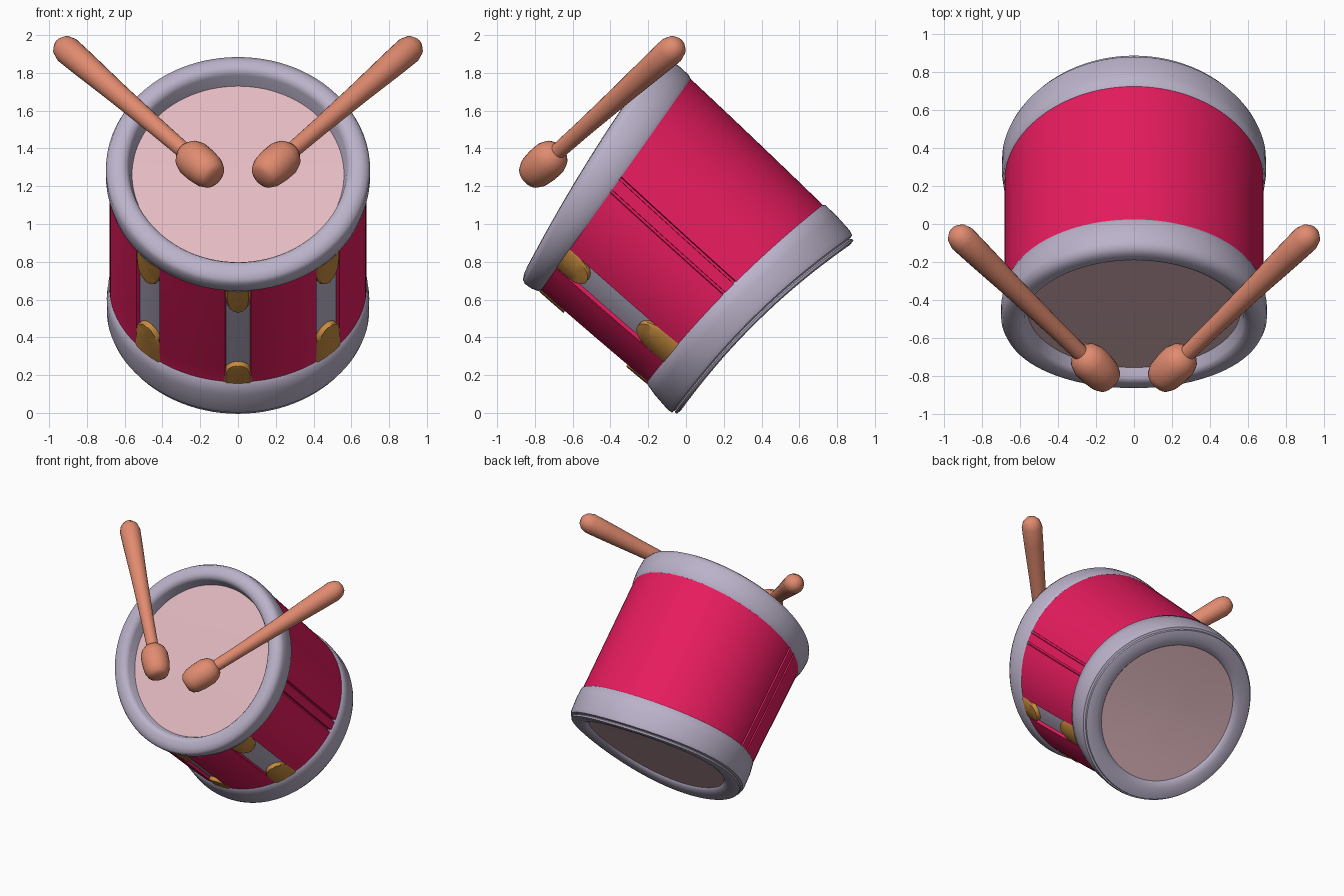
import bpy, bmesh, math
from mathutils import Vector

if "Cube" in bpy.data.objects:
    bpy.data.objects.remove(bpy.data.objects["Cube"])


def material(name, r, g, b):
    m = bpy.data.materials.new(name)
    lin = [((c / 255 + 0.055) / 1.055) ** 2.4 for c in (r, g, b)]
    m.diffuse_color = (*lin, 1)
    m.use_nodes = True
    m.node_tree.nodes["Principled BSDF"].inputs["Base Color"].default_value = m.diffuse_color
    return m


RED = material("crimson", 234, 28, 96)
GREY = material("lavender grey", 187, 178, 201)
PINK = material("pale pink", 228, 187, 194)
GOLD = material("gold", 198, 139, 62)
WOOD = material("terracotta wood", 225, 139, 111)

# Drum stations: centre y, centre z, plane angle, half length, saddle bow
STATIONS = [(-0.375, 1.21, 54.8, 0.687, 0.0),
            (0.262, 0.63, 45.2, 0.66, 0.04),
            (0.425, 0.446, 44.4, 0.664, 0.06)]
RX = 0.68


def point(phi, s, k, h=0.0):
    """Point on the drum: phi from the front, s 0 top / 1 hoop / 2 base, k radius, h lift."""
    i = 0 if s < 1 else 1
    a, b = STATIONS[i], STATIONS[i + 1]
    cy, cz, ang, rt, bow = [p + (q - p) * (s - i) for p, q in zip(a, b)]
    ang, phi = math.radians(ang), math.radians(phi)
    t = -math.cos(phi) * k
    lift = h + bow * (1 - t * t)
    return Vector((RX * k * math.sin(phi),
                   cy + rt * t * math.cos(ang) - lift * math.sin(ang),
                   cz + rt * t * math.sin(ang) + lift * math.cos(ang)))


def grid(name, rows, mats, wrap=True, loop=False, rule=None, angle=35):
    """Skin a grid of points; rule(column) gives the material slot."""
    bm = bmesh.new()
    vs = [[bm.verts.new(p) for p in row] for row in rows]
    n, m = len(rows), len(rows[0])
    for i in range(n if loop else n - 1):
        for j in range(m if wrap else m - 1):
            j2, i2 = (j + 1) % m, (i + 1) % n
            f = bm.faces.new((vs[i][j], vs[i][j2], vs[i2][j2], vs[i2][j]))
            f.material_index = rule(j) if rule else 0
    bmesh.ops.remove_doubles(bm, verts=bm.verts, dist=1e-5)
    bmesh.ops.recalc_face_normals(bm, faces=bm.faces)
    me = bpy.data.meshes.new(name)
    bm.to_mesh(me)
    bm.free()
    for mt in mats:
        me.materials.append(mt)
    ob = bpy.data.objects.new(name, me)
    bpy.context.collection.objects.link(ob)
    bpy.ops.object.select_all(action='DESELECT')
    ob.select_set(True)
    bpy.context.view_layer.objects.active = ob
    bpy.ops.object.shade_smooth_by_angle(angle=math.radians(angle))
    return ob


ROUND = [i * 3.75 for i in range(96)]

# Shell: red panels, recessed grey strips at the front, thin grooves at the sides
STRIPS = {-45: 7.2, 0: 5.6, 45: 7.2}
GROOVES = {c: 0.7 for c in (-93.5, -86.5, 86.5, 93.5)}


def in_strip(a):
    return any(abs(a - c) < w for c, w in STRIPS.items())


def shell_k(a):
    if in_strip(a):
        return 0.965
    return 0.965 if any(abs(a - c) < w for c, w in GROOVES.items()) else 1.0


angles = {-180 + 3.75 * i for i in range(96)}
for c, w in {**STRIPS, **GROOVES}.items():
    angles = {a for a in angles if abs(abs(a - c) - w) > 0.8}
    angles |= {c + sg * (w + e) for sg in (-1, 1) for e in (-0.1, 0.1)}
angles = sorted(angles)


def shell_slot(j):
    b = angles[(j + 1) % len(angles)]
    return 1 if in_strip(angles[j]) and in_strip(b) else 0


levels = [(0, 0.9), (0, 1)] + [(i / 8, 1) for i in range(1, 9)] + [(1.03, 1), (1.03, 0.9)]
grid("drum_shell", [[point(a, s, k * shell_k(a)) for a in angles] for s, k in levels],
     [RED, GREY], rule=shell_slot)


# Top hoop: thicker toward the upper edge, slightly crowned
def hoop_point(a, k, p):
    t = -math.cos(math.radians(a)) * k
    return point(a, 0, k, p * (0.155 + 0.04 * t + 0.025 * (1 - t * t)))


hoop = [(0.93, 0), (1.0, -0.02), (1.015, 0.08), (1.028, 0.4), (1.028, 0.78), (1.01, 0.95),
        (0.965, 1.03), (0.91, 1.05), (0.87, 1.0), (0.85, 0.88), (0.825, 0.5), (0.8, 0.3)]
grid("top_hoop", [[hoop_point(a, k, p) for a in ROUND] for k, p in hoop], [GREY],
     loop=True, angle=50)

# Batter head set inside the top hoop
head = [(0, 0.5), (0.27, 0.5), (0.54, 0.5), (0.83, 0.5), (0.83, 0.42), (0.4, 0.42), (0, 0.42)]
grid("drum_head", [[hoop_point(a, k, p) for a in ROUND] for k, p in head], [PINK])

# Bottom hoop with a narrow lip at its end
base = [(0.93, 1.02), (0.99, 0.99), (1.012, 1.01), (1.022, 1.3), (1.02, 1.75), (1.008, 1.86),
        (0.975, 1.89), (0.99, 1.92), (0.985, 1.97), (0.94, 2.0), (0.86, 2.0), (0.81, 1.96),
        (0.785, 1.88), (0.78, 1.75)]
grid("bottom_hoop", [[point(a, s, k) for a in ROUND] for k, s in base], [GREY],
     loop=True, angle=50)

# Bottom head
under = [(0, 1.9), (0.27, 1.9), (0.54, 1.9), (0.8, 1.9), (0.8, 1.84), (0.4, 1.84), (0, 1.84)]
grid("bottom_head", [[point(a, s, k) for a in ROUND] for k, s in under], [PINK])

# Gold tongue brackets at both ends of each strip
COLS = [(-1, 0.95), (-1, 0.996), (-0.85, 1.008), (0, 1.014), (0.85, 1.008), (1, 0.996), (1, 0.95)]
for c, half in STRIPS.items():
    lower = -0.19 if c == 0 else -0.3
    for end, s0, ds, w in (("top", 0.0, 0.23, half), ("bottom", 1.0, lower, half + 0.7)):
        rows = []
        for u in (0, 0.25, 0.5, 0.7, 0.85, 0.95, 0.99):
            wide = w * math.sqrt(1 - u ** 4)
            rows.append([point(c + x * wide, s0 + ds * u, k) for x, k in COLS])
        rows.append([point(c + x * wide, s0 + ds, 0.95) for x, k in COLS])
        side = {-45: "left", 0: "front", 45: "right"}[c]
        grid(f"{side}_{end}_bracket", rows, [GOLD], wrap=False)

# Drumsticks: lathed mallet head, tapered handle, rounded butt
stick = [(0, 0), (0.004, 0.05), (0.02, 0.075), (0.06, 0.093), (0.12, 0.1), (0.19, 0.1),
         (0.235, 0.085), (0.262, 0.06), (0.27, 0.043), (0.5, 0.047), (0.85, 0.058),
         (1.15, 0.071), (1.28, 0.075), (1.325, 0.062), (1.35, 0.038), (1.36, 0)]
for sx, side in ((-1, "left"), (1, "right")):
    tip = Vector((sx * 0.12, -0.835, 1.245))
    d = (Vector((sx * 0.915, -0.066, 1.93)) - tip).normalized()
    u = d.cross(Vector((0, 0, 1))).normalized()
    v = d.cross(u)
    rows = [[tip + d * l + r * (u * math.cos(q) + v * math.sin(q))
             for q in [math.tau * i / 24 for i in range(24)]] for l, r in stick]
    grid(f"{side}_drumstick", rows, [WOOD], angle=50)
